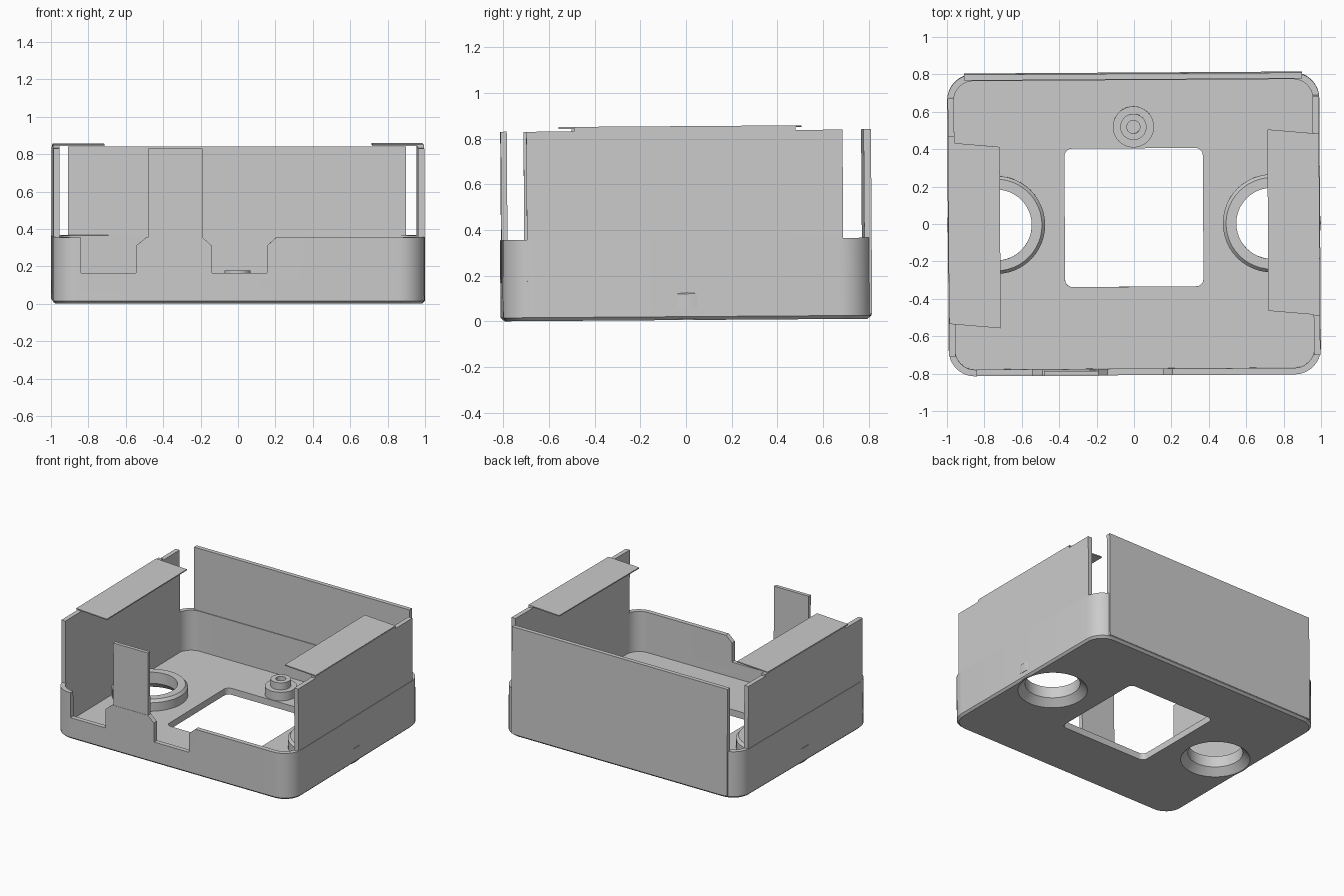
import bpy, bmesh, math
from mathutils import Matrix, Vector

cube = bpy.data.objects.get("Cube")
if cube:
    bpy.data.objects.remove(cube, do_unlink=True)

grey = bpy.data.materials.new("plain grey")
grey.use_nodes = True
COLOUR = (0.6, 0.6, 0.6, 1)
grey.diffuse_color = COLOUR
grey.node_tree.nodes["Principled BSDF"].inputs["Base Color"].default_value = COLOUR

# The whole case leans and turns very slightly
LEAN = (Matrix.Translation((0, 0, 0.006)) @ Matrix.Rotation(math.radians(0.4), 4, 'X')
        @ Matrix.Rotation(math.radians(0.35), 4, 'Z'))


def finish(name, bm):
    bmesh.ops.recalc_face_normals(bm, faces=bm.faces)
    me = bpy.data.meshes.new(name)
    bm.to_mesh(me)
    bm.free()
    ob = bpy.data.objects.new(name, me)
    bpy.context.collection.objects.link(ob)
    me.materials.append(grey)
    return ob


def loft(name, rings, closed=False):
    """Skin a list of equal point rings; cap the ends unless closed."""
    bm = bmesh.new()
    loops = [[bm.verts.new(p) for p in ring] for ring in rings]
    n = len(loops[0])
    pairs = list(zip(loops, loops[1:]))
    if closed:
        pairs.append((loops[-1], loops[0]))
    else:
        bm.faces.new(loops[0])
        bm.faces.new(loops[-1])
    for a, b in pairs:
        for i in range(n):
            j = (i + 1) % n
            bm.faces.new((a[i], a[j], b[j], b[i]))
    return finish(name, bm)


def rounded(hx, hy, r, z, cy=0, steps=8):
    pts = []
    for k, (sx, sy) in enumerate(((1, 1), (-1, 1), (-1, -1), (1, -1))):
        for i in range(steps + 1):
            a = math.pi / 2 * (k + i / steps)
            pts.append((sx * (hx - r) + r * math.cos(a), cy + sy * (hy - r) + r * math.sin(a), z))
    return pts


def lathe(name, profile, x, y, closed=False, n=48):
    turn = [2 * math.pi * i / n for i in range(n)]
    return loft(name, [[(x + r * math.cos(a), y + r * math.sin(a), z) for a in turn]
                       for r, z in profile], closed)


def front_prism(name, outline, y0, y1):
    return loft(name, [[(x, y, z) for x, z in outline] for y in (y0, y1)])


def side_prism(name, outline, x0, x1):
    return loft(name, [[(x, y, z) for y, z in outline] for x in (x0, x1)])


def cut(ob, cutter):
    mod = ob.modifiers.new("cut", 'BOOLEAN')
    mod.operation = 'DIFFERENCE'
    mod.solver = 'EXACT'
    mod.object = cutter
    bpy.context.view_layer.objects.active = ob
    bpy.ops.object.modifier_apply(modifier=mod.name)
    bpy.data.objects.remove(cutter, do_unlink=True)


parts = []
FLOOR, RIM = 0.05, 0.355

# Tray with a chamfered lower edge, hollowed out
tray = loft("tray", [rounded(0.98, 0.79, 0.125, 0), rounded(0.995, 0.807, 0.14, 0.015),
                     rounded(0.995, 0.807, 0.14, RIM)])
cut(tray, loft("hollow", [rounded(0.96, 0.772, 0.105, FLOOR), rounded(0.96, 0.772, 0.105, 1)]))

# Square window in the floor
cut(tray, loft("window", [rounded(0.37, 0.37, 0.04, z, 0.035) for z in (-0.1, 0.2)]))

# Notches in the front wall
notch_left = [(-0.845, 0.165), (-0.55, 0.165), (-0.55, 0.31), (-0.495, RIM), (-0.495, 0.5), (-0.845, 0.5)]
notch_mid = [(-0.145, 0.165), (0.15, 0.165), (0.15, 0.31), (0.2, RIM),
             (0.2, 0.5), (-0.195, 0.5), (-0.195, RIM), (-0.145, 0.31)]
for outline in (notch_left, notch_mid):
    cut(tray, front_prism("notch", outline, -0.9, -0.7))

# Raised collars around the two countersunk floor holes
for side, label in ((-1, "right"), (1, "left")):
    x = side * 0.737
    cut(tray, lathe("hole", [(0.25, -0.1), (0.25, 0.2)], x, 0))
    parts.append(lathe(label + "_collar", [(0.24, 0), (0.19, 0.05), (0.19, 0.135), (0.245, 0.135),
                                           (0.262, 0.115), (0.262, FLOOR), (0.25, FLOOR), (0.25, 0)],
                       x, 0, closed=True))
parts.append(tray)

# Stepped screw boss with a blind hole
parts.append(lathe("screw_boss", [(0.11, 0.04), (0.11, 0.115), (0.07, 0.115), (0.07, 0.168),
                                  (0.035, 0.168), (0.035, 0.07)], 0, 0.52))

# Upright tab on the front wall
tab = [(-0.495, 0.3), (-0.195, 0.3), (-0.195, 0.83), (-0.485, 0.83), (-0.485, RIM), (-0.495, RIM)]
parts.append(front_prism("front_tab", tab, -0.805, -0.778))

# Tall back panel, standing slightly proud of the tray
parts.append(front_prism("back_panel", [(-0.903, 0.02), (0.903, 0.02), (0.903, 0.83), (-0.903, 0.83)],
                         0.778, 0.81))

# Side panels with a raised middle, each carrying a thin skewed flap
panel = [(-0.7, 0.04), (0.685, 0.04), (0.685, 0.829), (0.48, 0.829), (0.48, 0.843),
         (-0.49, 0.843), (-0.49, 0.829), (-0.7, 0.829)]
for side, label, shift in ((-1, "right", -0.04), (1, "left", 0.02)):
    parts.append(side_prism(label + "_panel", panel, side * 0.958, side * 0.992))
    flap = []
    for x, y in ((-0.137, -0.485), (0.137, -0.485), (0.137, 0.485), (-0.137, 0.485)):
        flap.append((side * 0.853 + x, y + shift - 0.09 * x - 0.01))
    parts.append(loft(label + "_flap", [[(x, y, z) for x, y in flap] for z in (0.841, 0.849)]))

# Shade curved walls smoothly and settle everything into its lean
for ob in parts:
    ob.data.transform(LEAN)
    bpy.ops.object.select_all(action='DESELECT')
    ob.select_set(True)
    bpy.context.view_layer.objects.active = ob
    bpy.ops.object.shade_smooth_by_angle(angle=math.radians(30))
